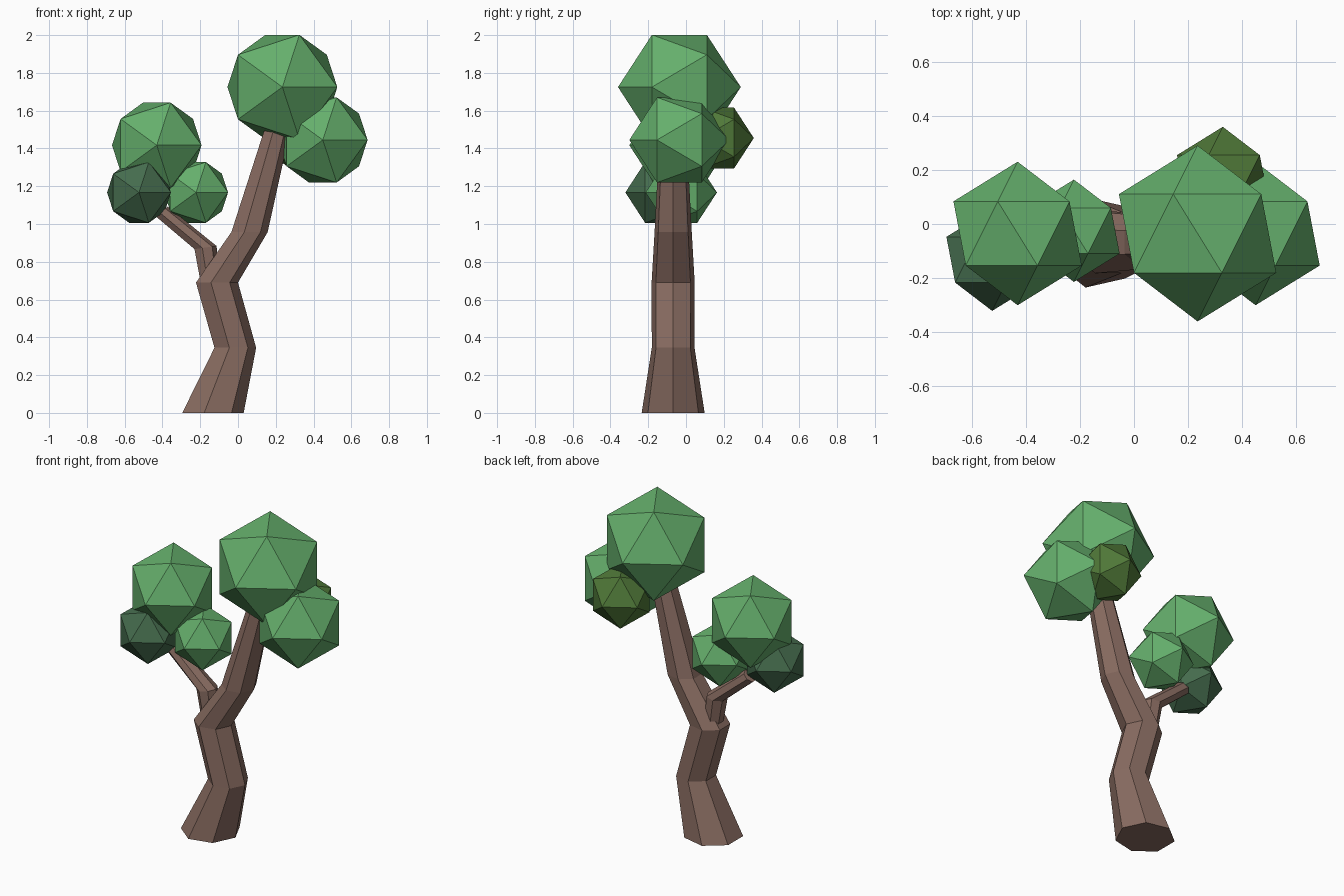
import bpy, bmesh, math
from mathutils import Vector, Matrix

if "Cube" in bpy.data.objects:
    bpy.data.objects.remove(bpy.data.objects["Cube"])


def material(name, rgb):
    m = bpy.data.materials.new(name)
    m.diffuse_color = (*rgb, 1)
    m.use_nodes = True
    m.node_tree.nodes["Principled BSDF"].inputs["Base Color"].default_value = m.diffuse_color
    return m


BARK = material("bark", (0.25, 0.15, 0.12))
LEAF = material("leaf", (0.13, 0.43, 0.15))
SHADE = material("leaf_shade", (0.06, 0.15, 0.075))
OLIVE = material("leaf_olive", (0.08, 0.19, 0.04))


def limb(name, y, rings, sides=7):
    """Loft polygon rings given as (x, z, radius, tilt about y in degrees)."""
    bm = bmesh.new()
    loops = []
    for x, z, r, tilt in rings:
        rot = Matrix.Rotation(math.radians(tilt), 3, 'Y')
        loop = []
        for i in range(sides):
            a = 2 * math.pi * i / sides
            p = rot @ Vector((r * math.cos(a), r * math.sin(a), 0))
            loop.append(bm.verts.new(p + Vector((x, y, z))))
        loops.append(loop)
    for lo, hi in zip(loops, loops[1:]):
        for i in range(sides):
            j = (i + 1) % sides
            bm.faces.new((lo[i], lo[j], hi[j], hi[i]))
    bm.faces.new(loops[0][::-1])
    bm.faces.new(loops[-1])
    bmesh.ops.recalc_face_normals(bm, faces=bm.faces)
    me = bpy.data.meshes.new(name)
    bm.to_mesh(me)
    bm.free()
    me.materials.append(BARK)
    bpy.context.collection.objects.link(bpy.data.objects.new(name, me))


def foliage(name, loc, r, mat):
    """Icosahedron with its pole axis along y."""
    bpy.ops.mesh.primitive_ico_sphere_add(
        subdivisions=1, radius=r, location=loc, rotation=(math.pi / 2, 0, 0))
    ob = bpy.context.object
    ob.name = name
    ob.data.materials.append(mat)


# Crooked trunk and side branch
limb("trunk", -0.068, [
    (-0.141, 0.0, 0.171, 0), (-0.02, 0.345, 0.116, 0),
    (-0.117, 0.69, 0.117, 0), (0.056, 0.957, 0.101, 0),
    (0.205, 1.50, 0.072, 0)])
limb("branch", -0.055, [
    (-0.15, 0.70, 0.055, 0), (-0.175, 0.875, 0.062, -8),
    (-0.405, 1.065, 0.043, -40)])

# Leaf clusters
foliage("crown_large", (0.235, -0.035, 1.725), 0.325, LEAF)
foliage("crown_right", (0.449, -0.035, 1.445), 0.265, LEAF)
foliage("crown_back", (0.328, 0.17, 1.455), 0.189, OLIVE)
foliage("crown_left", (-0.43, -0.035, 1.417), 0.265, LEAF)
foliage("crown_inner", (-0.222, -0.025, 1.167), 0.189, LEAF)
foliage("crown_left_front", (-0.524, -0.132, 1.167), 0.189, SHADE)
